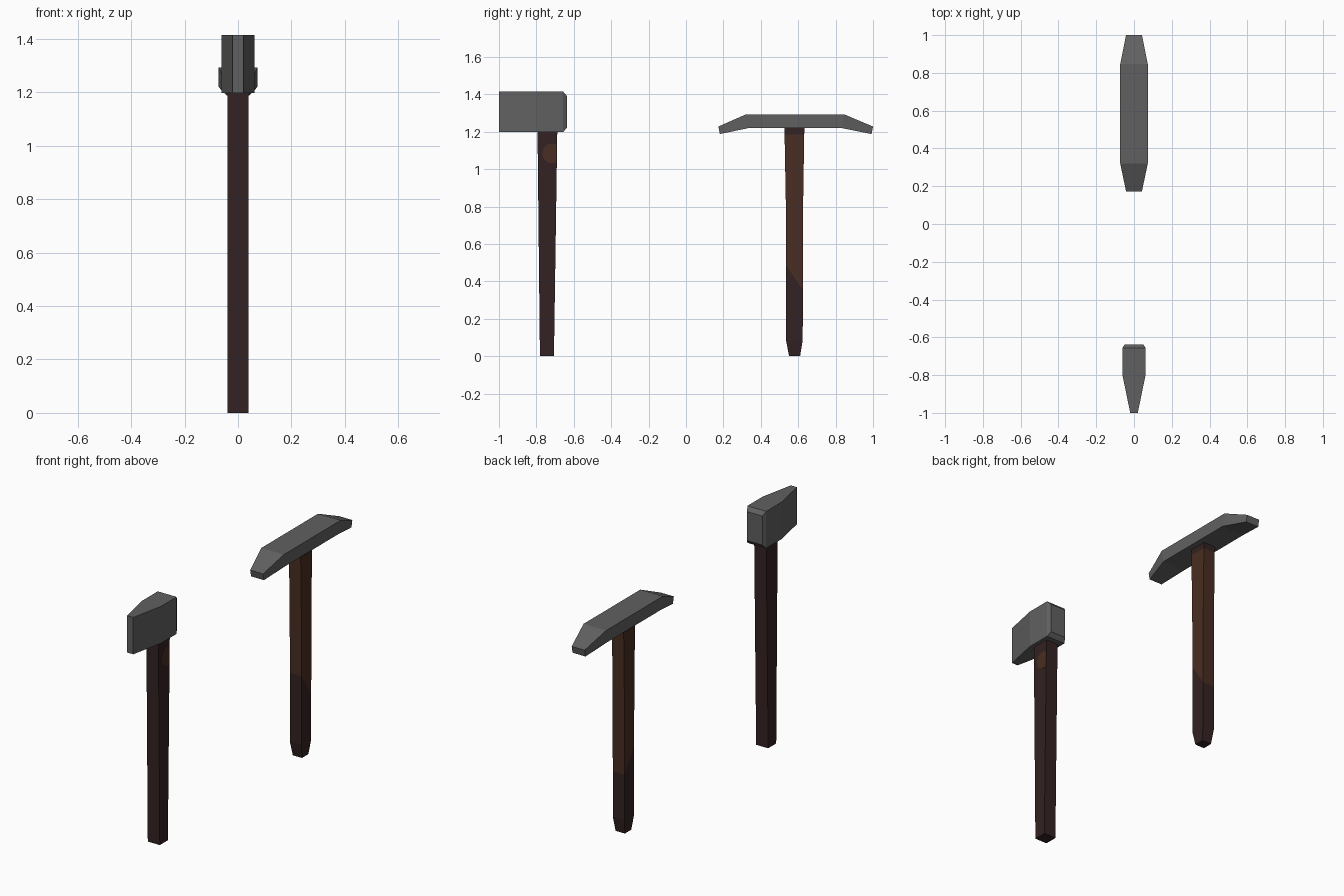
import bpy, bmesh, math
from mathutils import Vector

if "Cube" in bpy.data.objects:
    bpy.data.objects.remove(bpy.data.objects["Cube"])


def material(name, rgb):
    m = bpy.data.materials.new(name)
    m.diffuse_color = (*rgb, 1)
    m.use_nodes = True
    m.node_tree.nodes["Principled BSDF"].inputs["Base Color"].default_value = m.diffuse_color
    return m


STEEL = material("grey steel", (0.118, 0.118, 0.118))
DARK = material("dark brown wood", (0.034, 0.016, 0.016))
BROWN = material("warm brown wood", (0.066, 0.027, 0.016))


def finish(name, bm, mats):
    bmesh.ops.recalc_face_normals(bm, faces=bm.faces)
    me = bpy.data.meshes.new(name)
    bm.to_mesh(me)
    bm.free()
    for m in mats:
        me.materials.append(m)
    ob = bpy.data.objects.new(name, me)
    bpy.context.collection.objects.link(ob)
    return ob


def loft(rings):
    """Closed solid through a row of four-cornered sections."""
    bm = bmesh.new()
    vs = [[bm.verts.new(p) for p in r] for r in rings]
    for a, b in zip(vs, vs[1:]):
        for i in range(4):
            j = (i + 1) % 4
            bm.faces.new((a[i], a[j], b[j], b[i]))
    bm.faces.new(vs[0])
    bm.faces.new(vs[-1])
    return bm


def upright(sections):
    """Sections (z, half x, y min, y max)."""
    return loft([[(-w, a, z), (w, a, z), (w, b, z), (-w, b, z)]
                 for z, w, a, b in sections])


def lengthwise(sections):
    """Sections (half x, (y, z) bottom, (y, z) top)."""
    return loft([[(-w, *lo), (w, *lo), (w, *hi), (-w, *hi)]
                 for w, lo, hi in sections])


# Axe head: wedge blade with a chamfered poll
finish("axe_head", lengthwise([
    (0.02, (-1.0, 1.198), (-1.0, 1.415)),
    (0.061, (-0.80, 1.198), (-0.80, 1.415)),
    (0.061, (-0.657, 1.198), (-0.657, 1.415)),
    (0.050, (-0.637, 1.222), (-0.637, 1.392))]), [STEEL])

# Axe handle, widening to the top
finish("axe_handle", upright([
    (0.0, 0.039, -0.781, -0.706),
    (1.21, 0.039, -0.794, -0.688)]), [DARK])

# Worn brown patch on the side of the axe handle
bm = bmesh.new()
ring = []
for i in range(16):
    t = 2 * math.pi * i / 16
    ring.append(bm.verts.new((0.0385, min(-0.692, -0.715 + 0.053 * math.cos(t)),
                              1.085 + 0.053 * math.sin(t))))
face = bm.faces.new(ring)
ext = bmesh.ops.extrude_face_region(bm, geom=[face])
for v in ext["geom"]:
    if isinstance(v, bmesh.types.BMVert):
        v.co.x += 0.0015
finish("axe_handle_patch", bm, [BROWN])

# Pick head: flat bar with both ends narrowing and bending down
finish("pick_head", lengthwise([
    (0.042, (0.181, 1.188), (0.173, 1.228)),
    (0.073, (0.335, 1.22), (0.32, 1.293)),
    (0.073, (0.832, 1.22), (0.846, 1.293)),
    (0.042, (0.992, 1.188), (1.0, 1.228))]), [STEEL])

# Pick handle: tapered foot, dark wood below a slanting line and at the very top
bm = upright([
    (0.0, 0.030, 0.551, 0.610),
    (0.085, 0.038, 0.535, 0.624),
    (0.80, 0.038, 0.534, 0.626),
    (1.185, 0.038, 0.527, 0.632),
    (1.225, 0.038, 0.526, 0.634)])
point, normal = Vector((0, 0.58, 0.42)), Vector((0, 1.5, 1)).normalized()
bmesh.ops.bisect_plane(bm, geom=bm.verts[:] + bm.edges[:] + bm.faces[:],
                       plane_co=point, plane_no=normal)
for f in bm.faces:
    c = f.calc_center_median()
    f.material_index = int((c - point).dot(normal) > 0 and c.z < 1.19)
finish("pick_handle", bm, [DARK, BROWN])
